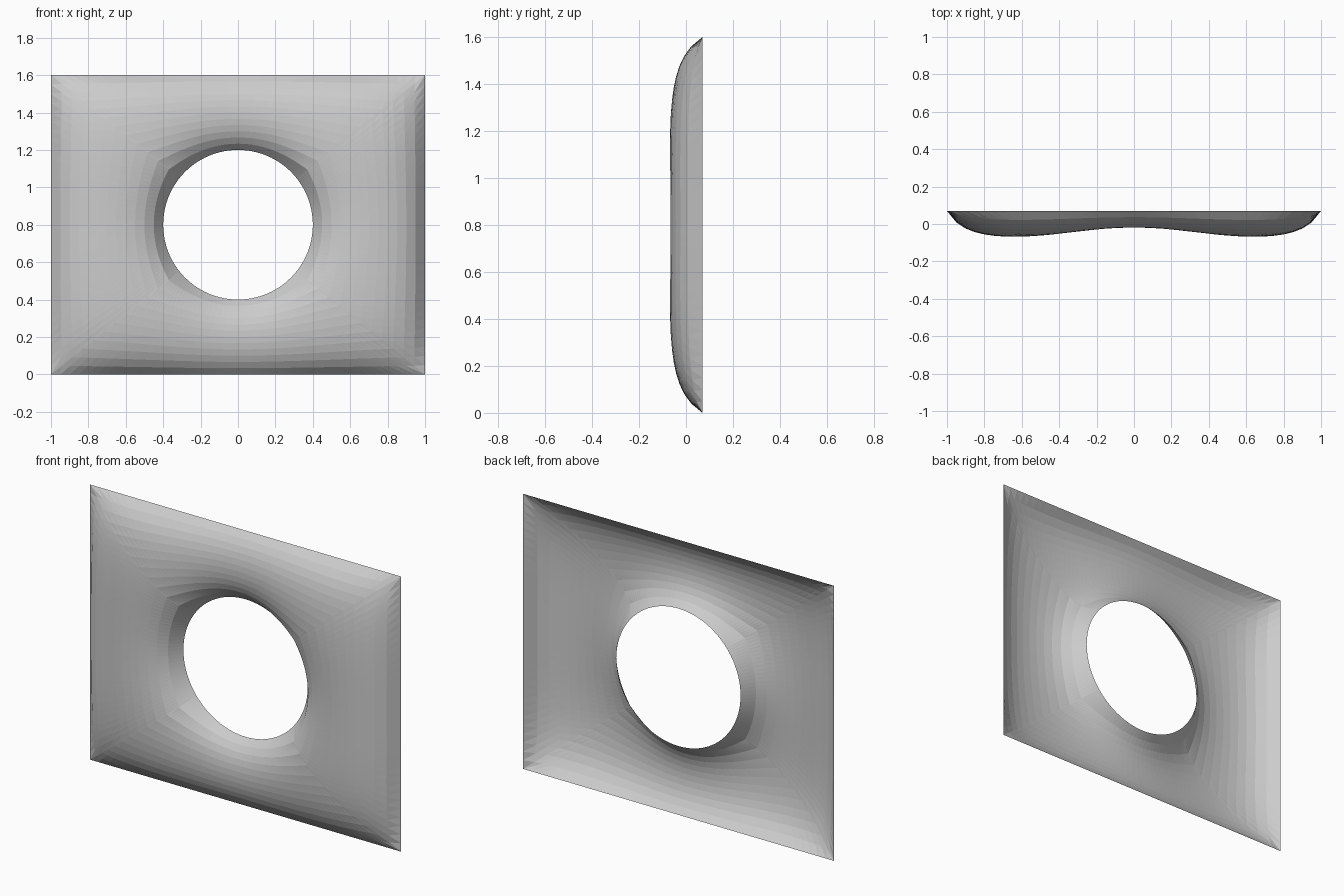
import bpy
from math import hypot

if "Cube" in bpy.data.objects:
    bpy.data.objects.remove(bpy.data.objects["Cube"])

W, H, R = 1.0, 0.8, 0.4          # half width, half height, hole radius
NX, NZ, ROWS = 40, 32, 12        # segments per side, rows from hole to border
BACK, DEPTH, DEPTH_MID = 0.07, 0.138, 0.089   # border plane, bulge overall / above the hole

# Rectangle outline, counter-clockwise seen from the front
border = []
corners = [(-W, -H), (W, -H), (W, H), (-W, H)]
for k, n in enumerate((NX, NZ, NX, NZ)):
    (ax, az), (bx, bz) = corners[k], corners[(k + 1) % 4]
    border += [(ax + (bx - ax) * i / n, az + (bz - az) * i / n) for i in range(n)]
N = len(border)

# Rings blending from the round hole to the rectangle
pts = []
for r in range(ROWS + 1):
    t = r / ROWS
    for x, z in border:
        f = R / hypot(x, z) * (1 - t) + t
        pts.append((x * f, z * f))

tris = []
for r in range(ROWS):
    for j in range(N):
        a, d = r * N + j, r * N + (j + 1) % N
        b, c = a + N, d + N
        tris += [(a, b, c), (a, c, d)]

# Pressure-inflated membrane held at the hole and the border
weight = [dict() for _ in pts]
load = [0.0] * len(pts)
for tri in tris:
    for k in range(3):
        a, b, c = tri[k], tri[(k + 1) % 3], tri[(k + 2) % 3]
        ux, uz = pts[a][0] - pts[c][0], pts[a][1] - pts[c][1]
        vx, vz = pts[b][0] - pts[c][0], pts[b][1] - pts[c][1]
        cross = abs(ux * vz - uz * vx)
        cot = 0.5 * (ux * vx + uz * vz) / cross
        weight[a][b] = weight[a].get(b, 0) + cot
        weight[b][a] = weight[b].get(a, 0) + cot
        load[c] += cross / 6
bulge = [0.0] * len(pts)
system = [(i, list(weight[i].items()), sum(weight[i].values()))
          for i in range(N, ROWS * N)]
for _ in range(300):
    for i, links, total in system:
        s = load[i]
        for j, w in links:
            s += w * bulge[j]
        bulge[i] += 1.75 * (s / total - bulge[i])

# Soften the crown so both measured depths are met
top = max(bulge)
mid = max(bulge[r * N + NX // 2] for r in range(ROWS + 1))
lo, hi = 0.02, 5.0
for _ in range(40):
    k = (lo + hi) / 2
    ratio = mid / (mid + k) * (top + k) / top
    lo, hi = (k, hi) if ratio > DEPTH_MID / DEPTH else (lo, k)
scale = DEPTH * (top + k) / top
verts = [(x, BACK - scale * u / (u + k), z + H) for (x, z), u in zip(pts, bulge)]

# Curved sheet
mesh = bpy.data.meshes.new("curved_panel")
mesh.from_pydata(verts, [], tris)
mesh.update()
panel = bpy.data.objects.new("curved_panel", mesh)
bpy.context.collection.objects.link(panel)
